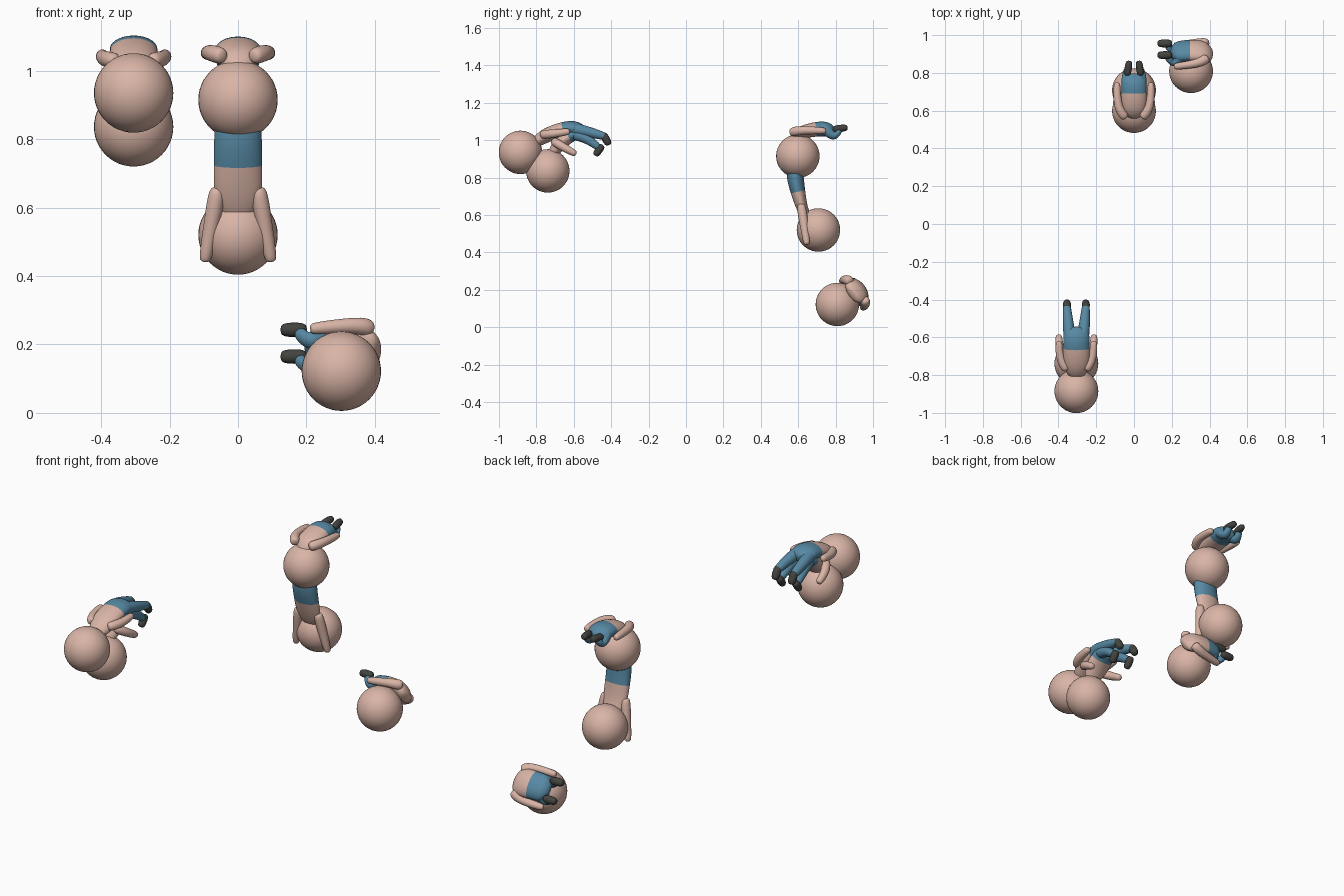
import bpy, bmesh, math
from mathutils import Matrix, Vector


def material(name, col):
    m = bpy.data.materials.new(name)
    m.diffuse_color = (*col, 1)
    return m


SKIN = material("skin pink", (0.70, 0.46, 0.385))
BLUE = material("trouser blue", (0.095, 0.25, 0.37))
DARK = material("shoe charcoal", (0.055, 0.055, 0.05))


def tube(name, M, pts, mats, split=99):
    """Soft rounded limb: pts are (x, y, z, half width, half depth) rings."""
    n = 12
    P = [Vector(p[:3]) for p in pts]
    rings = []
    for i, p in enumerate(pts):
        t = (P[min(i + 1, len(P) - 1)] - P[max(i - 1, 0)]).normalized()
        d = t.cross(Vector((1, 0, 0))).normalized()
        w = d.cross(t).normalized()
        row = [(P[i], 1.0)]
        r = min(p[3], p[4])
        if i == 0:
            row = [(P[i] - t * r * 0.75, 0.65)] + row
        if i == len(pts) - 1:
            row = row + [(P[i] + t * r * 0.75, 0.65)]
        for c, s in row:
            rings.append([c + w * p[3] * s * math.cos(a) + d * p[4] * s * math.sin(a)
                          for a in (2 * math.pi * k / n for k in range(n))])
    bm = bmesh.new()
    vs = [[bm.verts.new(M @ v) for v in r] for r in rings]
    for i in range(len(vs) - 1):
        for k in range(n):
            f = bm.faces.new((vs[i][k], vs[i][(k + 1) % n], vs[i + 1][(k + 1) % n], vs[i + 1][k]))
            f.material_index = 1 if i >= split else 0
    bm.faces.new(vs[0]).material_index = 0
    bm.faces.new(vs[-1]).material_index = 1 if len(mats) > 1 else 0
    bmesh.ops.recalc_face_normals(bm, faces=bm.faces)
    for f in bm.faces:
        f.smooth = True
    me = bpy.data.meshes.new(name)
    bm.to_mesh(me)
    bm.free()
    ob = bpy.data.objects.new(name, me)
    bpy.context.collection.objects.link(ob)
    for m in mats:
        me.materials.append(m)
    ob.modifiers.new("soften", 'SUBSURF').levels = 2
    ob.modifiers["soften"].render_levels = 2


def figure(name, M, head, torso, split, arm, leg=None, foot=None):
    # big round head
    bpy.ops.mesh.primitive_uv_sphere_add(segments=40, ring_count=24, radius=0.116,
                                         location=M @ Vector(head))
    ob = bpy.context.object
    ob.name = name + "_head"
    ob.data.materials.append(SKIN)
    bpy.ops.object.shade_smooth()
    # torso with trousers from the split ring onward
    tube(name + "_torso", M, [(0, *p) for p in torso], [SKIN, BLUE], split + 1)
    # paired limbs
    for side, s in (("left", -1), ("right", 1)):
        for part, pts, mat in (("arm", arm, SKIN), ("leg", leg, BLUE), ("foot", foot, DARK)):
            if pts:
                tube(f"{name}_{side}_{part}", M,
                     [(s * x, y, z, r, r) for x, y, z, r in pts], [mat])


# pair of figures leaning forward, one above the other
A = Matrix.Translation((-0.305, 0, 0))
figure("upper_leaning", A, (0, -0.885, 0.935),
       [(-0.80, 0.99, .045, .03), (-0.755, 1.025, .075, .042), (-0.65, 1.062, .072, .042),
        (-0.60, 1.065, .073, .042), (-0.57, 1.058, .068, .036)], 2,
       [(.06, -.76, 1.03, .026), (.088, -.71, 1.035, .023), (.092, -.635, 1.045, .02)],
       [(.035, -.60, 1.06, .036), (.044, -.52, 1.045, .029), (.05, -.44, 1.022, .023)],
       [(.05, -.437, 1.022, .023), (.05, -.418, .988, .022)])
figure("lower_leaning", A, (0, -0.739, 0.836),
       [(-0.71, 0.93, .045, .03), (-0.68, 0.98, .07, .04), (-0.625, 1.025, .068, .04),
        (-0.59, 1.035, .066, .036)], 2,
       [(.06, -.70, .99, .026), (.09, -.66, .965, .023), (.093, -.60, .932, .02)],
       [(.035, -.59, 1.03, .034), (.045, -.53, 1.01, .027), (.05, -.475, .968, .022)],
       [(.05, -.455, .962, .022), (.05, -.478, .93, .021)])

# stacked column of two figures
B = Matrix.Identity(4)
figure("upper_stacked", B, (0, 0.598, 0.915),
       [(0.575, 1.01, .04, .025), (0.60, 1.04, .07, .036), (0.705, 1.062, .07, .042),
        (0.75, 1.06, .07, .042), (0.77, 1.05, .06, .036)], 2,
       [(.055, .575, 1.045, .028), (.088, .62, 1.055, .023), (.09, .735, 1.05, .02)],
       [(.036, .745, 1.06, .034), (.04, .795, 1.01, .024), (.035, .815, 1.045, .021)],
       [(.034, .80, 1.06, .021), (.027, .85, 1.066, .02)])
figure("lower_stacked", B, (0, 0.708, 0.52),
       [(0.655, 0.57, .045, .028), (0.622, 0.625, .075, .03), (0.597, 0.73, .074, .042),
        (0.583, 0.80, .073, .048), (0.583, 0.86, .07, .045)], 2,
       [(.062, .617, .64, .027), (.075, .63, .56, .025), (.095, .645, .455, .02)])

# curled figure lying on its side near the ground
C = Matrix(((0, -1, 0, .41), (.62, 0, .78, .914), (-.78, 0, .62, .195), (0, 0, 0, 1)))
figure("curled", C, (-.008, .108, -.128),
       [(.02, -.02, .07, .035), (.045, 0, .08, .046), (.115, .008, .076, .046),
        (.175, 0, .075, .044), (.185, -.005, .065, .04)], 2,
       [(.07, .035, 0, .03), (.09, .07, -.012, .023), (.09, .185, -.03, .02)],
       [(.038, .16, 0, .035), (.05, .20, -.05, .026), (.05, .225, -.01, .023)],
       [(.05, .225, .014, .023), (.05, .27, .014, .022)])
